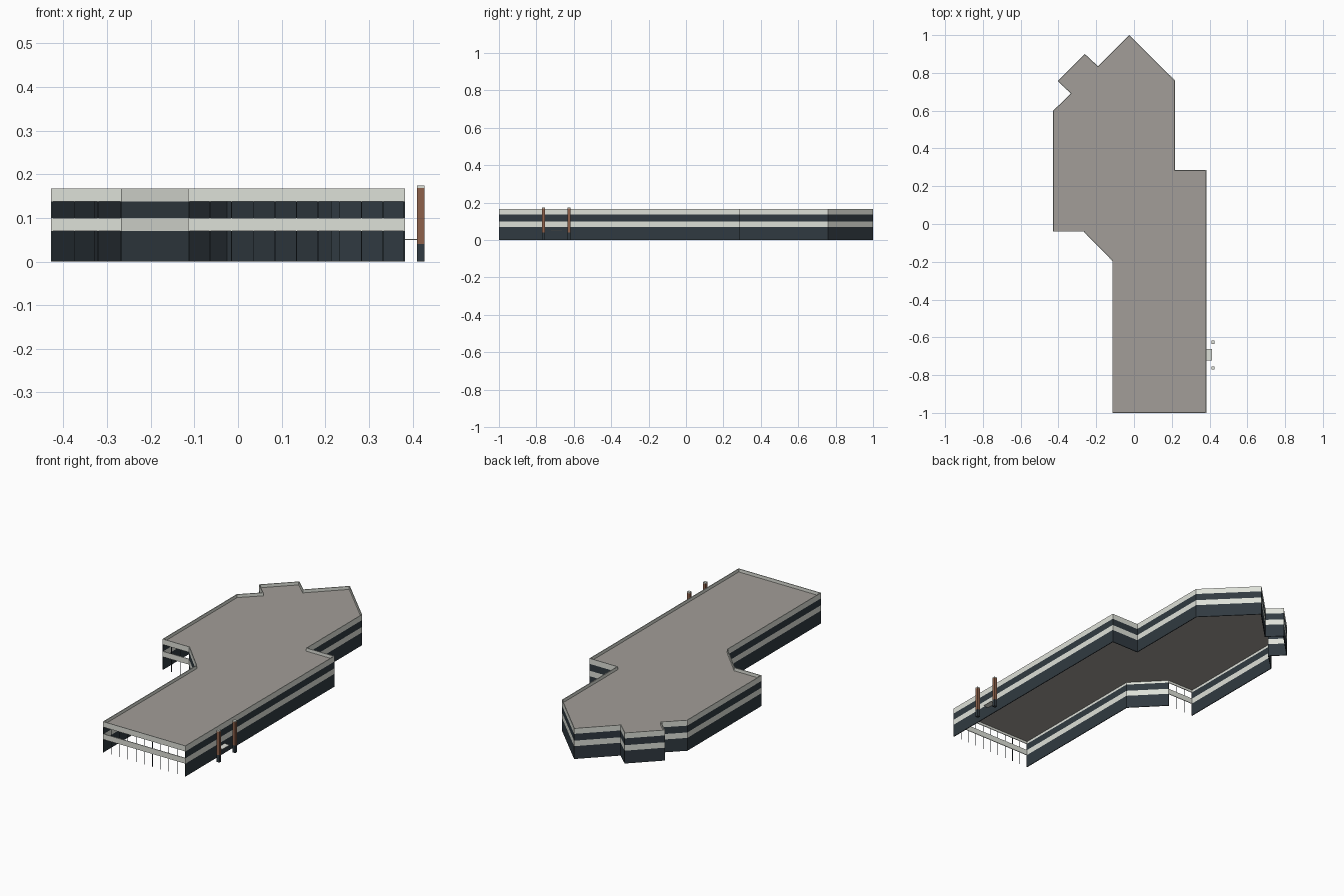
import bpy
import bmesh
from mathutils import Vector

cube = bpy.data.objects.get("Cube")
if cube:
    bpy.data.objects.remove(cube, do_unlink=True)


def material(name, rgb):
    m = bpy.data.materials.new(name)
    m.use_nodes = True
    m.diffuse_color = (*rgb, 1)
    m.node_tree.nodes["Principled BSDF"].inputs["Base Color"].default_value = (*rgb, 1)
    return m


GLASS = material("dark slate glass", (0.03, 0.042, 0.052))
PANEL = material("pale grey panel", (0.73, 0.75, 0.69))
ROOF = material("warm grey roof", (0.36, 0.34, 0.315))
WOOD = material("brown post", (0.27, 0.12, 0.07))

# Building outline, counter-clockwise from the front right corner
OUTLINE = [Vector(p) for p in (
    (-0.115, -1), (0.383, -1), (0.383, 0.285), (0.217, 0.285), (0.217, 0.76),
    (-0.025, 1), (-0.19, 0.835), (-0.26, 0.9), (-0.403, 0.757), (-0.335, 0.69),
    (-0.428, 0.6), (-0.428, -0.04), (-0.267, -0.04), (-0.115, -0.195))]
EDGES = list(zip(OUTLINE, OUTLINE[1:] + OUTLINE[:1]))


def faces_front(a, b):
    return abs(a.y - b.y) < 0.001 and b.x > a.x


def finish(bm, name, mat):
    mesh = bpy.data.meshes.new(name)
    bm.to_mesh(mesh)
    bm.free()
    mesh.materials.append(mat)
    obj = bpy.data.objects.new(name, mesh)
    bpy.context.collection.objects.link(obj)
    return obj


def wall_band(name, low, high, mat, open_front=False):
    """Thin wall strip around the outline, optionally without front walls."""
    bm = bmesh.new()
    for a, b in EDGES:
        if open_front and faces_front(a, b):
            continue
        bm.faces.new([bm.verts.new((p.x, p.y, z))
                      for p, z in ((a, low), (b, low), (b, high), (a, high))])
    bmesh.ops.remove_doubles(bm, verts=bm.verts, dist=0.0001)
    solid = finish(bm, name, mat).modifiers.new("thickness", "SOLIDIFY")
    solid.thickness = 0.004
    solid.offset = -1
    solid.use_even_offset = True


def box(name, low, high, mat):
    low, high = Vector(low), Vector(high)
    bm = bmesh.new()
    bmesh.ops.create_cube(bm, size=1)
    for v in bm.verts:
        v.co = (low + high) / 2 + v.co * (high - low)
    return finish(bm, name, mat)


# Walls: glazed storeys and pale bands, front walls left unglazed
wall_band("lower_glazing", 0, 0.07, GLASS, True)
wall_band("middle_band", 0.07, 0.1, PANEL)
wall_band("upper_glazing", 0.1, 0.137, GLASS, True)
wall_band("parapet", 0.137, 0.167, PANEL)

# Roof sheet, set below the parapet rim
bm = bmesh.new()
bm.faces.new([bm.verts.new((p.x, p.y, 0.15)) for p in OUTLINE])
finish(bm, "roof", ROOF)

# Slim mullions across the unglazed front walls
for a, b in EDGES:
    if faces_front(a, b):
        count = max(2, round((b.x - a.x) / 0.05))
        for i in range(count + 1):
            x = a.x + 0.001 + (b.x - a.x - 0.002) * i / count
            for low, high in ((0, 0.07), (0.1, 0.137)):
                box("front_mullion", (x - 0.001, a.y, low), (x + 0.001, a.y + 0.002, high), GLASS)

# Entrance posts with dark bases and pale caps, and the small canopy
for y in (-0.763, -0.626):
    for name, low, high, mat in (("post_base", 0, 0.04, GLASS),
                                 ("post", 0.04, 0.168, WOOD),
                                 ("post_cap", 0.168, 0.174, PANEL)):
        box(name, (0.41, y - 0.008, low), (0.427, y + 0.008, high), mat)
box("entrance_canopy", (0.383, -0.723, 0.049), (0.413, -0.662, 0.052), PANEL)
